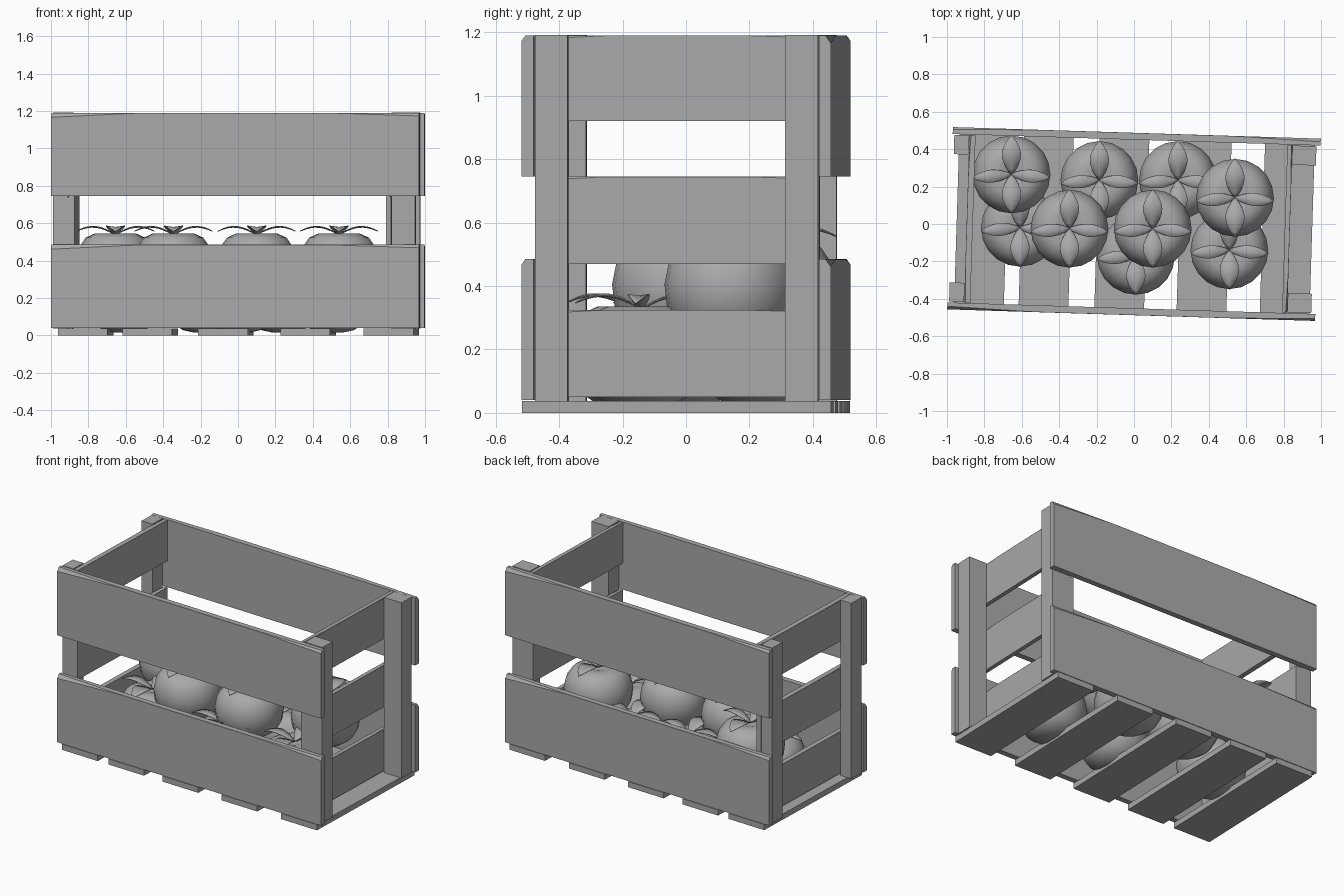
import bpy, bmesh, math
from mathutils import Matrix, Vector

cube = bpy.data.objects.get("Cube")
if cube:
    bpy.data.objects.remove(cube, do_unlink=True)

grey = bpy.data.materials.new("plain_grey")
grey.use_nodes = True
grey.diffuse_color = (0.4, 0.4, 0.4, 1)
grey.node_tree.nodes["Principled BSDF"].inputs["Base Color"].default_value = (0.4, 0.4, 0.4, 1)

# The whole crate sits slightly turned on the ground
TURN = Matrix.Rotation(math.radians(-1.8), 4, "Z")


def finish(bm, name, matrix=Matrix(), smooth=False):
    bmesh.ops.recalc_face_normals(bm, faces=bm.faces)
    mesh = bpy.data.meshes.new(name)
    bm.to_mesh(mesh)
    bm.free()
    mesh.materials.append(grey)
    for poly in mesh.polygons:
        poly.use_smooth = smooth
    return place(mesh, name, matrix)


def place(mesh, name, matrix):
    obj = bpy.data.objects.new(name, mesh)
    obj.matrix_world = matrix
    bpy.context.collection.objects.link(obj)
    return obj


def box(name, x0, x1, y0, y1, z0, z1):
    bm = bmesh.new()
    bmesh.ops.create_cube(bm, size=1)
    bmesh.ops.scale(bm, vec=(x1 - x0, y1 - y0, z1 - z0), verts=bm.verts)
    bmesh.ops.translate(bm, vec=((x0 + x1) / 2, (y0 + y1) / 2, (z0 + z1) / 2), verts=bm.verts)
    finish(bm, name, TURN)


def plank(name, x, y, z0, z1, length, thick, angle, worn=0.024):
    """Upright board whose outer top edge is worn down towards both ends."""
    bm = bmesh.new()
    rings = []
    for t, wear in ((-0.5, worn), (-0.26, 0.001), (0.26, 0.001), (0.5, worn * 0.7)):
        out, inn, px = -thick / 2, thick / 2, t * length
        section = ((out, z0), (inn, z0), (inn, z1), (out + wear * 0.7, z1), (out, z1 - wear))
        rings.append([bm.verts.new((px, sy, sz)) for sy, sz in section])
    for a, b in zip(rings, rings[1:]):
        for i in range(5):
            j = (i + 1) % 5
            bm.faces.new((a[i], a[j], b[j], b[i]))
    bm.faces.new(rings[0])
    bm.faces.new(rings[-1])
    spot = Matrix.Translation((x, y, 0)) @ Matrix.Rotation(math.radians(angle), 4, "Z")
    finish(bm, name, TURN @ spot)


# Long boards outside the posts, front and back
for level, z0, z1 in (("lower", 0.04, 0.485), ("upper", 0.745, 1.19)):
    plank(f"{level}_front_board", 0, -0.469, z0, z1, 1.968, 0.037, 0)
    plank(f"{level}_back_board", 0, 0.469, z0, z1, 1.968, 0.037, 180)

# Short boards inside the posts at both ends
for level, z0, z1 in (("lower", 0.05, 0.325), ("middle", 0.47, 0.745), ("upper", 0.92, 1.19)):
    plank(f"{level}_left_board", 0.82, 0, z0, z1, 0.895, 0.027, 90, 0.012)
    plank(f"{level}_right_board", -0.878, 0, z0, z1, 0.895, 0.033, -90, 0.012)

# Corner posts
for side, x0, x1 in (("left", 0.834, 0.962), ("right", -0.975, -0.895)):
    box(f"front_{side}_post", x0, x1, -0.446, -0.343, 0.036, 1.192)
    box(f"back_{side}_post", x0, x1, 0.343, 0.446, 0.036, 1.192)

# Floor slats, flush with the long boards
for i, x in enumerate((-0.815, -0.47, -0.065, 0.375, 0.82)):
    box(f"floor_slat_{i + 1}", x - 0.133, x + 0.133, -0.4875, 0.4875, 0, 0.037)


# Tomato body, turned from a profile
def tomato_mesh():
    profile = ((0, 0.135), (0.05, 0.152), (0.11, 0.16), (0.16, 0.137), (0.195, 0.085), (0.208, 0.02),
               (0.2, -0.05), (0.165, -0.11), (0.11, -0.147), (0.05, -0.16), (0, -0.16))
    bm = bmesh.new()
    verts = [bm.verts.new((r, 0, z)) for r, z in profile]
    edges = [bm.edges.new(pair) for pair in zip(verts, verts[1:])]
    bmesh.ops.spin(bm, geom=verts + edges, cent=(0, 0, 0), axis=(0, 0, 1),
                   angle=math.tau, steps=20)
    bmesh.ops.remove_doubles(bm, verts=bm.verts, dist=0.0005)
    return bm


# Leafy crown: two slim leaves across, two broad ones along the depth
def crown_mesh():
    bm = bmesh.new()
    steps = 8
    for angle, width in ((-5, 0.028), (90, 0.045), (185, 0.028), (270, 0.045)):
        turn = Matrix.Rotation(math.radians(angle), 3, "Z")
        rows = []
        for i in range(steps + 1):
            t = i / steps
            half = 0.006 + width * math.sin(math.pi * t) if i < steps else 0.001
            rise = 0.155 + 0.04 * math.sin(math.pi * t * 0.85)
            rows.append([bm.verts.new(turn @ Vector((0.21 * t, s * half, rise + abs(s) * half * 0.15)))
                         for s in (-1, 0, 1)])
        for a, b in zip(rows, rows[1:]):
            for j in range(2):
                bm.faces.new((a[j], b[j], b[j + 1], a[j + 1]))
    return bm


# Four tomatoes rest on top of five lower ones
LOW, HIGH = 0.175, 0.385
spots = ((-0.655, 0.265, HIGH), (-0.345, -0.025, HIGH), (0.1, -0.025, HIGH), (0.54, 0.14, HIGH),
         (-0.185, 0.235, LOW), (0.235, 0.235, LOW), (-0.61, -0.02, LOW),
         (0.01, -0.17, LOW), (0.51, -0.14, LOW))
body = crown = None
for n, spot in enumerate(spots, 1):
    at = Matrix.Translation(spot)
    if body is None:
        body = finish(tomato_mesh(), "tomato_1", at, True).data
        crown_obj = finish(crown_mesh(), "leaf_crown_1", at, True)
        crown = crown_obj.data
    else:
        place(body, f"tomato_{n}", at)
        crown_obj = place(crown, f"leaf_crown_{n}", at)
    shell = crown_obj.modifiers.new("leaf_thickness", "SOLIDIFY")
    shell.thickness = 0.004
